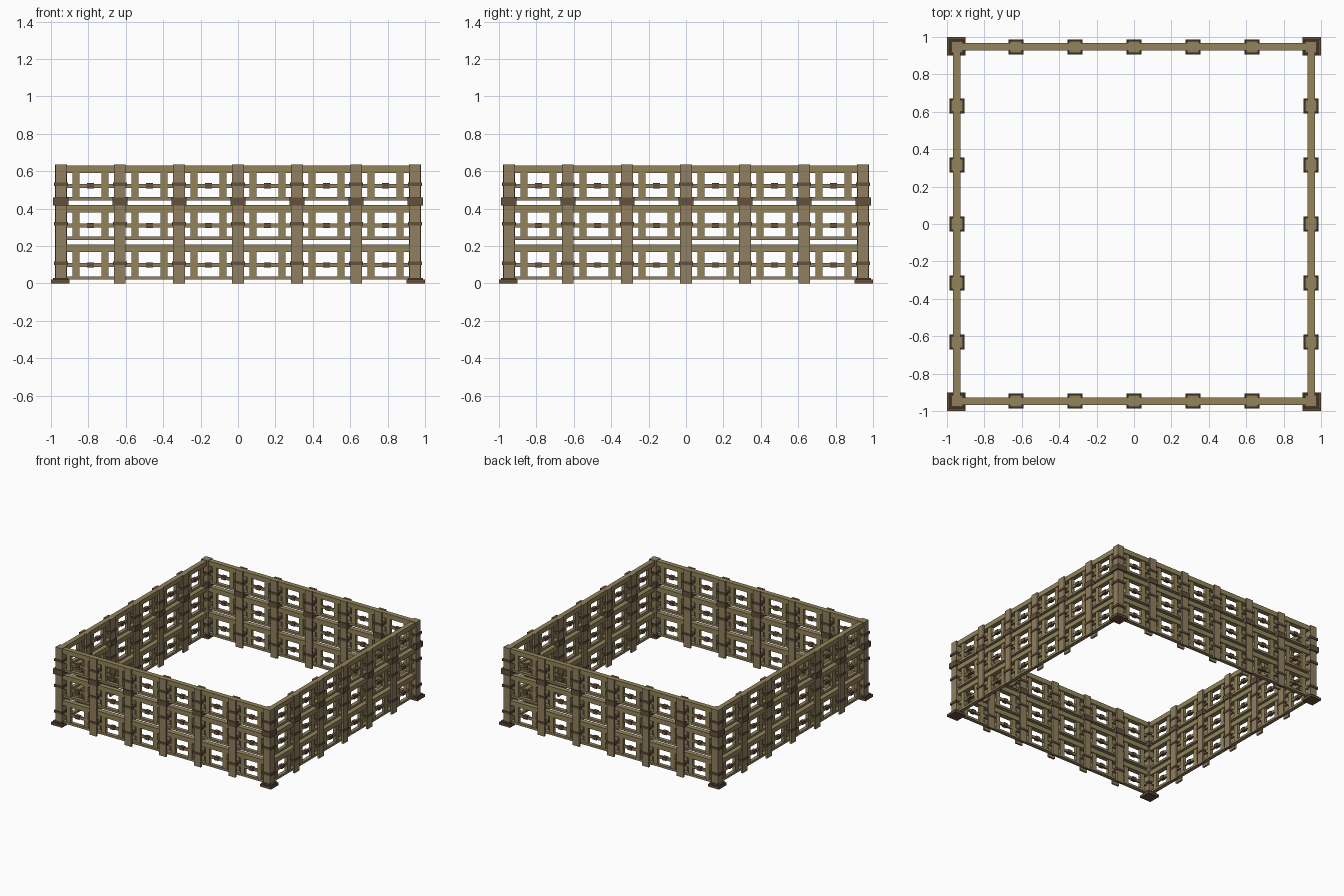
import bpy, bmesh, math
from mathutils import Matrix, Vector

if "Cube" in bpy.data.objects:
    bpy.data.objects.remove(bpy.data.objects["Cube"])

WALL = 0.947          # distance of each wall from the centre
BAY = 2 * WALL / 6    # post spacing
TIER = 0.2117         # height of one fence tier


def material(name, rgb):
    m = bpy.data.materials.new(name)
    m.diffuse_color = (*rgb, 1)
    m.use_nodes = True
    m.node_tree.nodes["Principled BSDF"].inputs["Base Color"].default_value = m.diffuse_color
    return m


olive = material("olive wood", (0.29, 0.23, 0.105))
tan = material("tan wood", (0.28, 0.215, 0.115))
dark = material("dark brown wood", (0.125, 0.08, 0.045))


def build(name, boxes, mat):
    """Join boxes (x0, x1, y0, y1, z0, z1) of one wall, repeated on four sides."""
    bm = bmesh.new()
    for side in range(4):
        turn = Matrix.Rotation(side * math.pi / 2, 4, 'Z')
        for x0, x1, y0, y1, z0, z1 in boxes:
            centre = Vector(((x0 + x1) / 2, (y0 + y1) / 2 - WALL, (z0 + z1) / 2))
            scale = Matrix.Diagonal((x1 - x0, y1 - y0, z1 - z0, 1))
            bmesh.ops.create_cube(bm, size=1, matrix=turn @ Matrix.Translation(centre) @ scale)
    mesh = bpy.data.meshes.new(name)
    bm.to_mesh(mesh)
    bm.free()
    mesh.materials.append(mat)
    bpy.context.collection.objects.link(bpy.data.objects.new(name, mesh))


def block(x, w, d, z0, z1, y=0.0):
    return (x - w / 2, x + w / 2, y - d / 2, y + d / 2, z0, z1)


posts = [i * BAY for i in range(-2, 3)]
bays = [(i + 0.5) * BAY for i in range(-3, 3)]
tiers = [k * TIER for k in range(3)]
span = 2 * WALL

# Long rails of every tier
build("top_rail", [block(0, span, 0.04, z + 0.168, z + 0.207) for z in tiers], olive)
build("bottom_rail", [block(0, span, 0.03, z + 0.02, z + 0.038) for z in tiers], tan)

# Upright slats, two per bay
build("slat", [block(b + s * 0.078, 0.037, 0.026, z + 0.03, z + 0.18)
               for z in tiers for b in bays for s in (-1, 1)], olive)

# Middle bars with a dark tie at the centre of each bay
build("middle_bar", [block(0, span, 0.016, z + 0.087, z + 0.108) for z in tiers], tan)
build("bar_tie", [block(b, 0.037, 0.028, z + 0.084, z + 0.112) for z in tiers for b in bays], dark)

# Posts made from a front and a back plank
build("post", [block(x, 0.062, 0.015, 0, 0.635, y) for x in posts for y in (-0.025, 0.025)], tan)

# Bands around the posts
build("narrow_band", [block(x, 0.076, 0.076, z + 0.098, z + 0.116) for x in posts for z in tiers], dark)
build("wide_band", [block(x, 0.08, 0.08, 0.416, 0.46) for x in posts], dark)

# Corner posts, bands and stepped feet
c = -WALL
build("corner_post", [block(c, 0.06, 0.06, 0.02, 0.635)], tan)
build("corner_narrow_band", [block(c, 0.076, 0.076, z + 0.098, z + 0.116) for z in tiers], dark)
build("corner_wide_band", [block(c, 0.084, 0.084, 0.416, 0.46)], dark)
build("corner_foot", [(-1 , -0.9, WALL - 1, WALL - 0.9, 0, 0.02),
                      (-0.99, -0.908, WALL - 0.99, WALL - 0.908, 0.02, 0.03)], dark)
